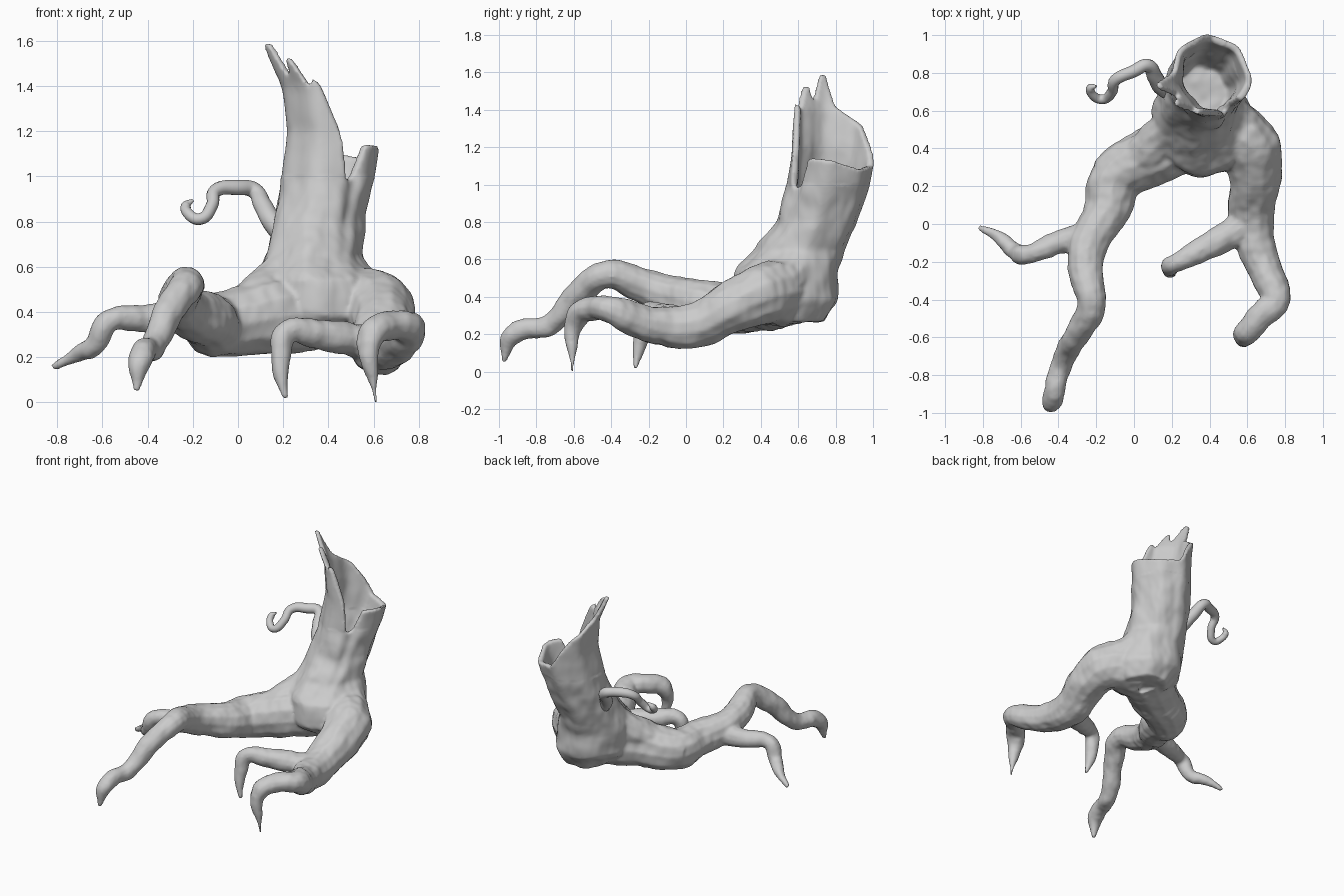
import bpy, bmesh, math
from mathutils import Vector, noise

cube = bpy.data.objects.get("Cube")
if cube:
    bpy.data.objects.remove(cube, do_unlink=True)

bark = bpy.data.materials.new("grey_bark")
bark.use_nodes = True
bark.diffuse_color = (.6, .6, .6, 1)
bark.node_tree.nodes["Principled BSDF"].inputs["Base Color"].default_value = bark.diffuse_color


def link(name, data):
    obj = bpy.data.objects.new(name, data)
    bpy.context.collection.objects.link(obj)
    return obj


def baked(obj):
    """Mesh of the object with its modifiers applied; the object itself is removed."""
    bpy.context.view_layer.update()
    depsgraph = bpy.context.evaluated_depsgraph_get()
    mesh = bpy.data.meshes.new_from_object(obj.evaluated_get(depsgraph))
    bpy.data.objects.remove(obj)
    return mesh


def limb(thick, thin, tip, *points):
    """Tube along the points, tapering from thick to thin and closing at the tip radius."""
    curve = bpy.data.curves.new("limb", "CURVE")
    curve.dimensions = "3D"
    curve.bevel_depth = 1
    curve.bevel_resolution = 4
    curve.resolution_u = 6
    curve.use_fill_caps = True
    spline = curve.splines.new("BEZIER")
    last = len(points) - 1
    spline.bezier_points.add(last)
    for i, (knot, point) in enumerate(zip(spline.bezier_points, points)):
        knot.co = point
        knot.radius = tip if i == last else thin + (thick - thin) * (1 - i / last) ** 1.8
        knot.handle_left_type = knot.handle_right_type = "AUTO"
    return baked(link("limb", curve))


def lookup(table, key):
    """Linear interpolation in rows of (key, values...)."""
    for a, b in zip(table, table[1:]):
        if key <= b[0]:
            f = max(0, (key - a[0]) / (b[0] - a[0]))
            return [p + (q - p) * f for p, q in zip(a[1:], b[1:])]
    return table[-1][1:]


# Trunk: height, centre x, centre y, radius
SECTIONS = [(.27, .4, .58, .15), (.38, .37, .53, .26), (.55, .35, .535, .255), (.65, .33, .61, .215),
            (.8, .36, .695, .2), (1, .395, .76, .203), (1.2, .425, .79, .208), (1.4, .4, .795, .205),
            (1.6, .29, .8, .19)]
# Splintered rim: angle, height
RIM = [(0, 1.13), (45, 1.08), (90, 1.1), (110, 1.19), (135, 1.31), (180, 1.42), (196, 1.59),
       (207, 1.59), (217, 1.43), (230, 1.53), (238, 1.52), (246, 1.39), (256, 1.44), (277, 1.22),
       (298, .98), (311, 1), (322, 1.14), (360, 1.13)]


def trunk(columns=144, rows=34, hollow_rows=12, wall=.032, floor=.78):
    """Hollow trunk: outer wall up to the rim, then the inner wall down to the floor."""
    bm = bmesh.new()
    base = SECTIONS[0][0]

    def ring(t, inset, bottom):
        verts = []
        for i in range(columns):
            a = math.tau * i / columns
            z = bottom + (lookup(RIM, math.degrees(a))[0] - bottom) * t
            cx, cy, r = lookup(SECTIONS, z)
            # gentle fluting plus one deep crease below the split in the rim
            crease = .03 * math.exp(-((a - 5.4) / .2) ** 2) * min(1, max(0, z * 4 - 2.4))
            r += .006 * math.sin(7 * a + 2 * z) - crease - inset
            verts.append(bm.verts.new((cx + r * math.cos(a), cy + 1.08 * r * math.sin(a), z)))
        return verts

    rings = [ring(i / rows, 0, base) for i in range(rows + 1)]
    for i in range(hollow_rows + 1):
        depth = i / hollow_rows
        rings.append(ring(1 - depth, wall * (1 + depth), floor))
    for low, high in zip(rings, rings[1:]):
        for i in range(columns):
            bm.faces.new((low[i - 1], low[i], high[i], high[i - 1]))
    bm.faces.new(rings[0][::-1])
    bm.faces.new(rings[-1])
    mesh = bpy.data.meshes.new("trunk")
    bm.to_mesh(mesh)
    bm.free()
    return mesh


# Roots and toes
right_root = limb(.19, .052, .014, (.36, .53, .42), (.12, .37, .38), (-.09, .25, .345),
                  (-.14, .08, .37), (-.23, -.08, .41), (-.26, -.26, .47), (-.22, -.42, .52),
                  (-.3, -.58, .41), (-.38, -.73, .25), (-.43, -.93, .2), (-.45, -.975, .05))
right_toe = limb(.08, .035, .012, (-.22, -.05, .39), (-.4, -.1, .37), (-.57, -.16, .365),
                 (-.63, -.14, .25), (-.71, -.07, .215), (-.82, -.02, .155))
left_root = limb(.19, .06, .01, (.4, .53, .42), (.6, .42, .42), (.64, .26, .35), (.62, .06, .25),
                 (.65, -.13, .24), (.71, -.28, .28), (.75, -.41, .33), (.68, -.48, .34),
                 (.59, -.58, .3), (.61, -.61, 0))
left_toe = limb(.095, .044, .012, (.62, .02, .25), (.5, -.06, .28), (.35, -.14, .3),
                (.22, -.21, .315), (.185, -.235, .21), (.21, -.27, .02))
# Buttresses where the trunk spreads into the roots
right_buttress = limb(.1, .12, .12, (.3, .62, .75), (.2, .5, .55), (.06, .36, .42))
left_buttress = limb(.11, .12, .12, (.42, .62, .6), (.56, .52, .47), (.64, .39, .42))
# Bulge on the outside of the right root
right_haunch = limb(.1, .1, .08, (.02, .36, .37), (-.1, .3, .36), (-.18, .26, .35))

# Fuse trunk and roots into one body
bm = bmesh.new()
for part in (trunk(), right_root, right_toe, left_root, left_toe, right_buttress, left_buttress,
             right_haunch):
    bm.from_mesh(part)
body = bpy.data.meshes.new("body")
bm.to_mesh(body)
bm.free()
rough = link("rough_body", body)
fuse = rough.modifiers.new("fuse", "REMESH")
fuse.mode = "VOXEL"
fuse.voxel_size = .011
rough.modifiers.new("soften", "SMOOTH").iterations = 4
stump = link("hollow_stump_with_roots", baked(rough))

# Twisted side twig
twig = link("twisted_twig", limb(
    .05, .022, .006, (.24, .7, .7), (.15, .72, .8), (.11, .78, .87), (.07, .84, .94),
    (0, .81, .95), (-.1, .76, .935), (-.115, .7, .87), (-.17, .66, .81), (-.22, .685, .835),
    (-.23, .72, .87), (-.2, .73, .895)))

# Lumpy bark relief, finer and stretched along the grain
for obj, amount in ((stump, .012), (twig, .004)):
    mesh = obj.data
    normals = [v.normal.copy() for v in mesh.vertices]
    for v, normal in zip(mesh.vertices, normals):
        grain = Vector((v.co.x * 2, v.co.y * 2, v.co.z))
        lump = noise.noise(v.co * 8) + noise.noise(grain * 11) / 3
        v.co += normal * lump * amount * (.4 if v.co.z > 1 else 1)
        v.co.z = max(v.co.z, 0)
    mesh.materials.clear()
    mesh.materials.append(bark)
    mesh.shade_smooth()
